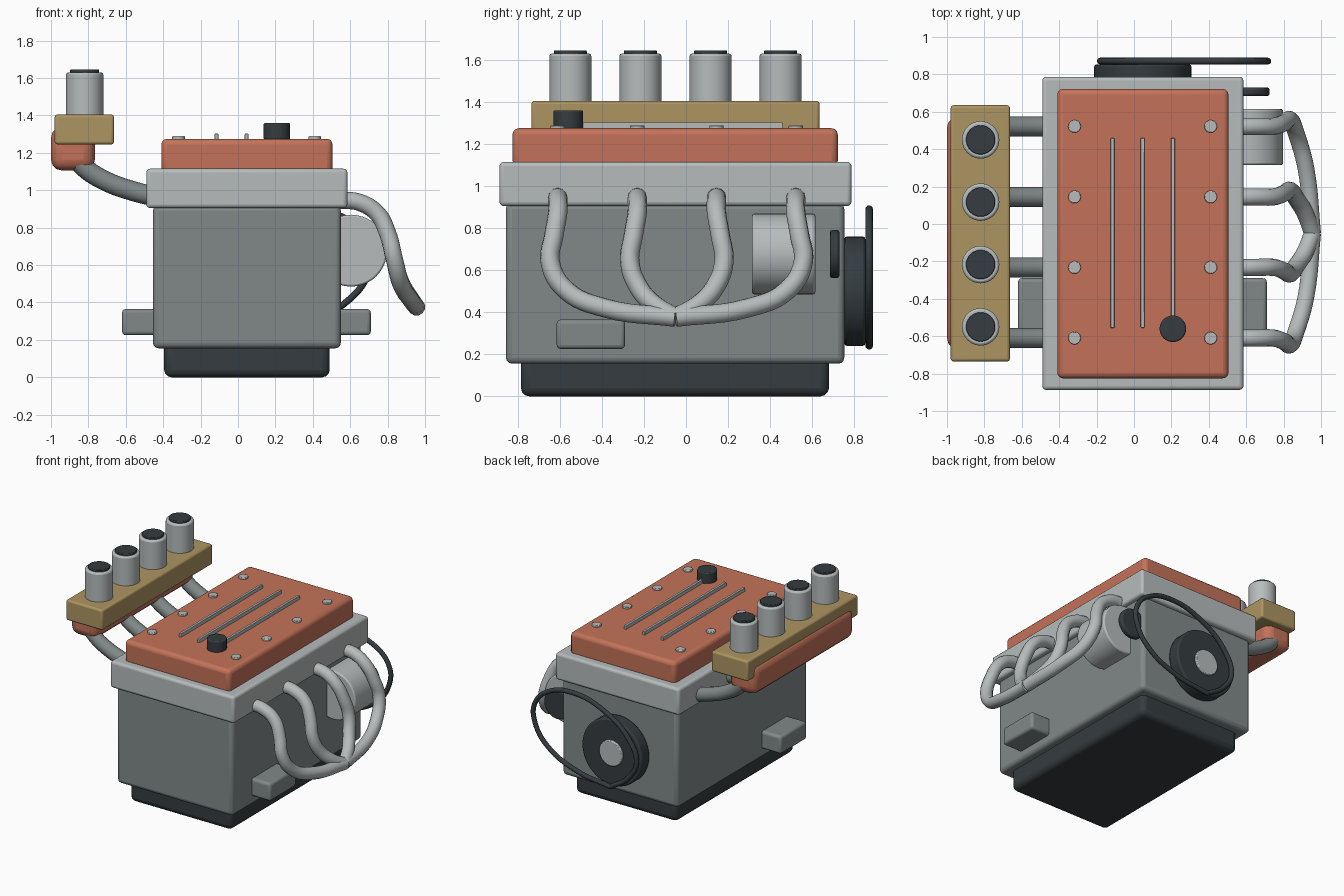
import bpy, math

if "Cube" in bpy.data.objects:
    bpy.data.objects.remove(bpy.data.objects["Cube"])


def material(name, rgb):
    m = bpy.data.materials.new(name)
    m.diffuse_color = (*rgb, 1)
    m.use_nodes = True
    m.node_tree.nodes["Principled BSDF"].inputs["Base Color"].default_value = m.diffuse_color
    return m


RED = material("red_paint", (0.55, 0.17, 0.10))
BRASS = material("brass", (0.42, 0.30, 0.12))
DARK = material("dark_rubber", (0.035, 0.045, 0.05))
IRON = material("iron", (0.22, 0.25, 0.25))
ALLOY = material("alloy", (0.47, 0.50, 0.50))


def finish(ob, name, mat, bevel=0.0, segments=3):
    ob.name = name
    ob.data.materials.append(mat)
    if bevel:
        b = ob.modifiers.new("bevel", "BEVEL")
        b.width = bevel
        b.segments = segments
        b.limit_method = "ANGLE"
        b.angle_limit = math.radians(40)
    bpy.ops.object.shade_smooth_by_angle(angle=math.radians(35))
    return ob


def box(name, x, y, z, mat, bevel):
    """Rounded box from (min, max) ranges on each axis."""
    bpy.ops.mesh.primitive_cube_add(size=1, location=[sum(r) / 2 for r in (x, y, z)])
    ob = bpy.context.object
    ob.scale = [r[1] - r[0] for r in (x, y, z)]
    bpy.ops.object.transform_apply(location=False, rotation=False, scale=True)
    return finish(ob, name, mat, bevel)


def disc(name, centre, radius, depth, mat, axis="z", bevel=0.008, sides=40):
    rot = (math.pi / 2, 0, 0) if axis == "y" else (0, 0, 0)
    bpy.ops.mesh.primitive_cylinder_add(vertices=sides, radius=radius, depth=depth,
                                        location=centre, rotation=rot)
    return finish(bpy.context.object, name, mat, bevel, 2)


def tube(name, points, radius, mat):
    """Round pipe through the points."""
    cu = bpy.data.curves.new(name, "CURVE")
    cu.dimensions = "3D"
    cu.bevel_depth = radius
    cu.bevel_resolution = 4
    cu.resolution_u = 6
    cu.use_fill_caps = True
    sp = cu.splines.new("BEZIER")
    sp.bezier_points.add(len(points) - 1)
    for bp, p in zip(sp.bezier_points, points):
        bp.co = p
        bp.handle_left_type = bp.handle_right_type = "AUTO"
    cu.materials.append(mat)
    ob = bpy.data.objects.new(name, cu)
    bpy.context.collection.objects.link(ob)
    return ob


# Main castings
box("oil_pan", (-0.395, 0.49), (-0.785, 0.68), (0, 0.20), DARK, 0.04)
box("engine_block", (-0.455, 0.55), (-0.857, 0.753), (0.155, 0.92), IRON, 0.03)
box("cylinder_head", (-0.49, 0.585), (-0.887, 0.787), (0.905, 1.115), ALLOY, 0.02)
box("valve_cover", (-0.41, 0.505), (-0.825, 0.722), (1.09, 1.275), RED, 0.03)

# Side mounts
box("left_mount", (-0.62, -0.42), (-0.615, -0.29), (0.225, 0.365), IRON, 0.02)
box("right_mount", (0.52, 0.71), (-0.615, -0.29), (0.225, 0.365), IRON, 0.02)

# Cover ribs, bolts and filler cap
for i, x in enumerate((-0.115, 0.046, 0.208)):
    box(f"cover_rib_{i}", (x - 0.01, x + 0.01), (-0.555, 0.46), (1.26, 1.303), ALLOY, 0.004)
PORTS = (-0.61, -0.232, 0.145, 0.522)
for i, y in enumerate(PORTS):
    for side, x in (("left", -0.318), ("right", 0.41)):
        disc(f"cover_bolt_{side}_{i}", (x, y, 1.275), 0.034, 0.028, ALLOY, bevel=0.004, sides=20)
disc("oil_filler_cap", (0.208, -0.56, 1.315), 0.071, 0.09, DARK)

# Intake: plenum, rail, runners and trumpets
box("intake_plenum", (-1.0, -0.765), (-0.67, 0.575), (1.105, 1.34), RED, 0.06)
box("intake_rail", (-0.98, -0.663), (-0.735, 0.635), (1.245, 1.405), BRASS, 0.015)
for i, y in enumerate(PORTS):
    tube(f"intake_runner_{i}", [(-0.44, y, 0.965), (-0.56, y, 0.995), (-0.71, y, 1.05),
                                (-0.82, y, 1.12), (-0.88, y, 1.19)], 0.053, IRON)
for i, y in enumerate((-0.55, -0.217, 0.117, 0.45)):
    disc(f"trumpet_{i}", (-0.82, y, 1.505), 0.1, 0.25, ALLOY, bevel=0.012)
    disc(f"trumpet_mouth_{i}", (-0.82, y, 1.63), 0.078, 0.03, DARK, bevel=0.004)

# Exhaust headers sweeping into one collector point
MID = -0.05
for i, y in enumerate(PORTS):
    d = y - MID
    outer = abs(d) > 0.4
    out = math.copysign(0.035, d)
    path = [(0.54, y, 0.947), (0.65, y, 0.935), (0.745, y, 0.875),
            (0.80, y + out * 0.5, 0.77), (0.835, y + out, 0.635)]
    if outer:
        path += [(0.868, MID + d * 0.93, 0.505), (0.92, MID + d * 0.6, 0.42)]
    else:
        path += [(0.868, MID + d * 0.95, 0.515), (0.915, MID + d * 0.55, 0.435)]
    path.append((0.955, MID, 0.375))
    tube(f"exhaust_pipe_{i}", path, 0.046, ALLOY)

# Alternator and its pulley
disc("alternator", (0.605, 0.465, 0.677), 0.192, 0.30, ALLOY, "y", 0.01)
disc("alternator_pulley", (0.61, 0.707, 0.677), 0.115, 0.045, DARK, "y", 0.012)

# Crank pulley, hub and drive belt
disc("crank_pulley", (0.047, 0.803, 0.5), 0.26, 0.10, DARK, "y", 0.012)
disc("crank_hub", (0.047, 0.84, 0.5), 0.10, 0.06, ALLOY, "y", 0.006)
belt = [(0.045, 0.24), (-0.11, 0.35), (-0.18, 0.49), (-0.11, 0.66), (0.10, 0.82),
        (0.36, 0.89), (0.59, 0.84), (0.705, 0.71), (0.70, 0.57), (0.60, 0.42),
        (0.35, 0.29), (0.045, 0.24)]
tube("drive_belt", [(x, 0.871, z) for x, z in belt], 0.018, DARK)
